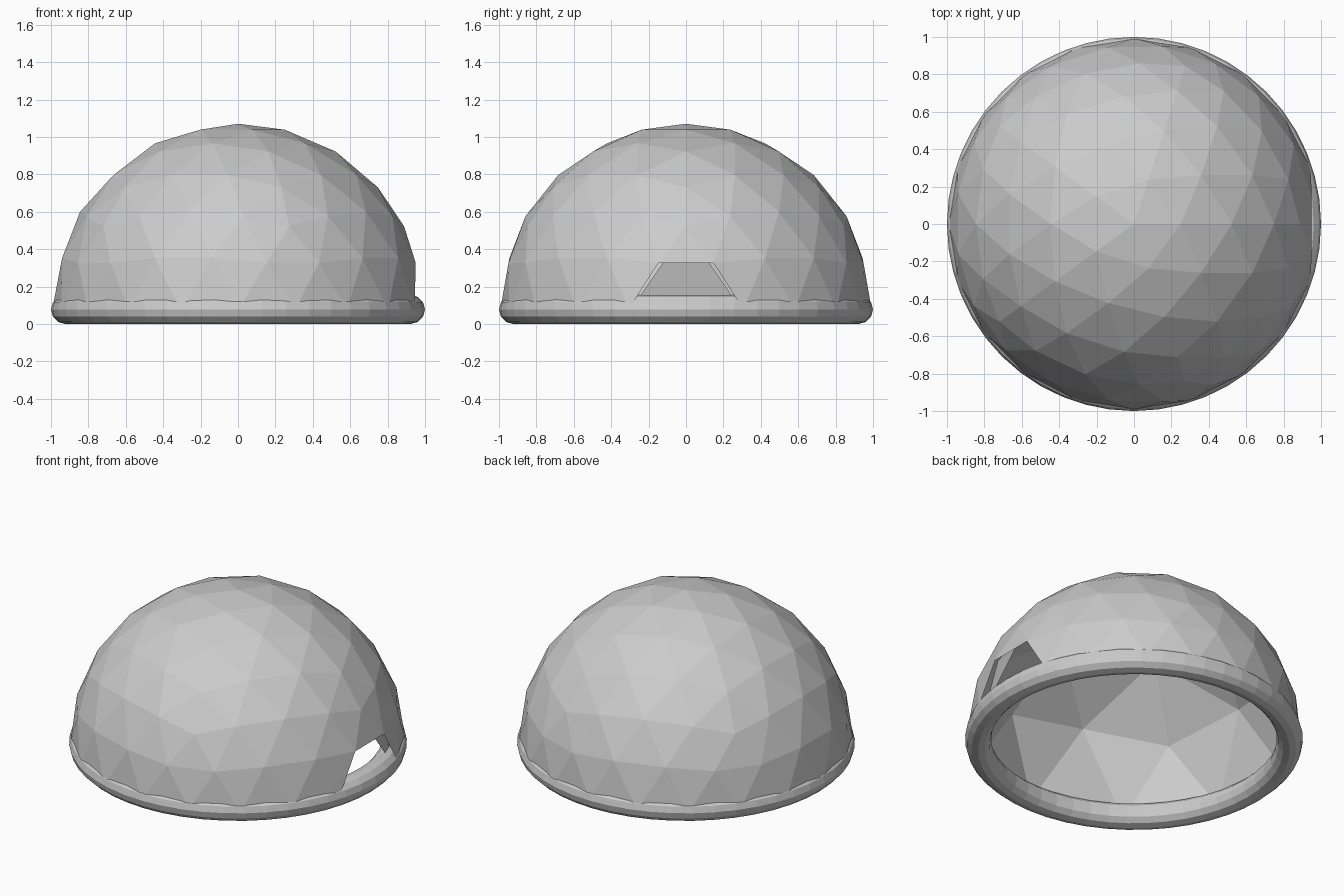
import bpy, bmesh
from math import *

if "Cube" in bpy.data.objects:
    bpy.data.objects.remove(bpy.data.objects["Cube"])

CZ = 0.0775    # height of the ring centre and the dome equator


def half_dome(name, radius, detail, height, is_doorway):
    """Upper half of an icosphere with the doorway faces left out on +x."""
    bpy.ops.mesh.primitive_ico_sphere_add(subdivisions=detail, radius=radius,
                                          location=(0, 0, height))
    dome = bpy.context.object
    dome.name = name
    bm = bmesh.new()
    bm.from_mesh(dome.data)
    unwanted = []
    for f in bm.faces:
        c = f.calc_center_median()
        if c.z < 0 or is_doorway(c):
            unwanted.append(f)
    bmesh.ops.delete(bm, geom=unwanted, context='FACES')
    bm.to_mesh(dome.data)
    bm.free()


# outer shell, and a coarser inner shell
half_dome("outer_dome", 0.993, 3, CZ,
          lambda c: c.x > 0.8 and abs(c.y) < 0.2 and c.z < 0.22)
half_dome("inner_dome", 0.95, 2, CZ,
          lambda c: c.x > 0.7 and abs(c.y) < 0.1 and c.z < 0.2)

# base ring: round tube around the foot of the dome
bpy.ops.mesh.primitive_torus_add(major_radius=0.9225, minor_radius=0.0775,
                                 major_segments=48, minor_segments=12,
                                 location=(0, 0, CZ))
bpy.context.object.name = "base_ring"
